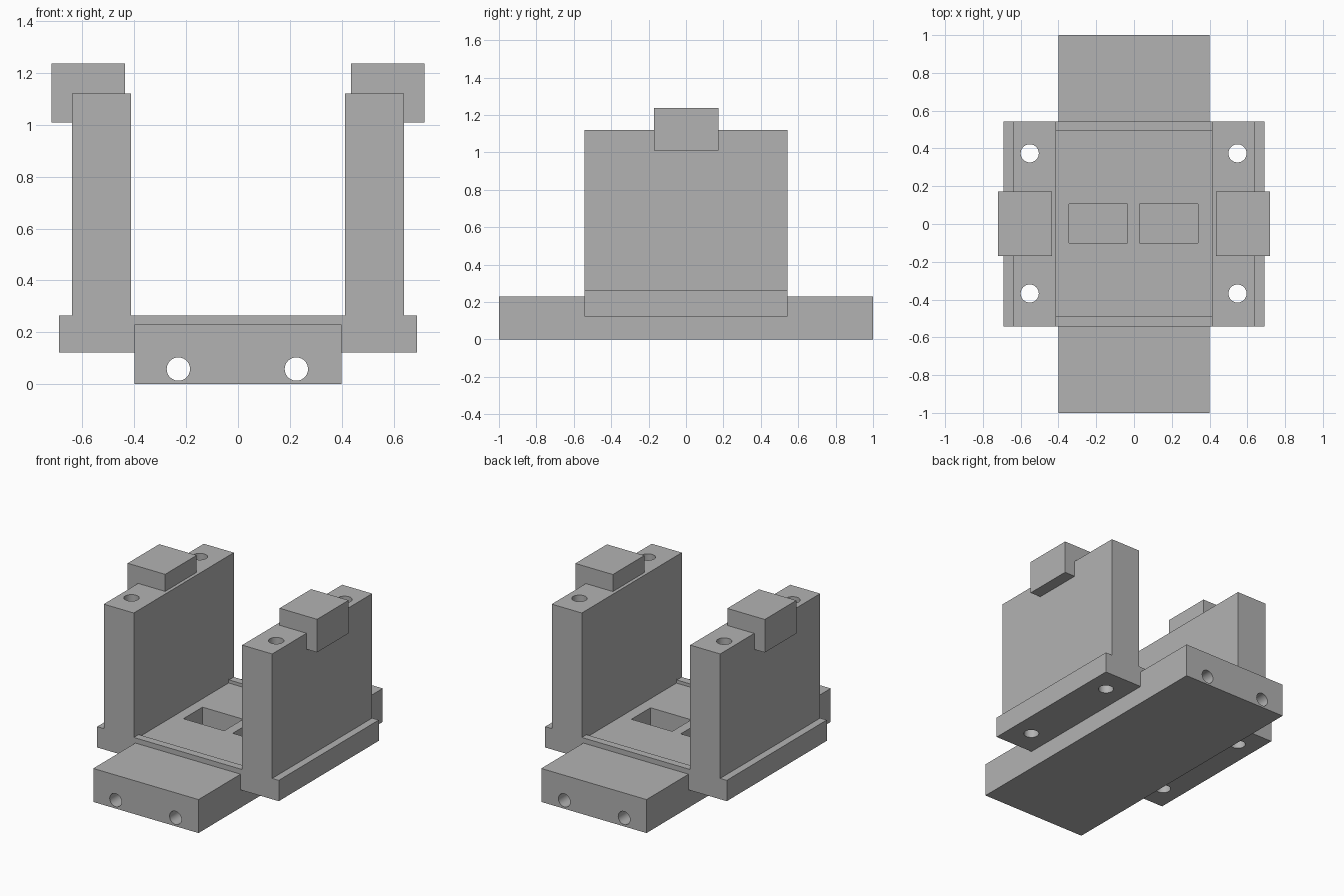
import bpy
import bmesh
import math

cube = bpy.data.objects.get("Cube")
if cube:
    bpy.data.objects.remove(cube, do_unlink=True)

grey = bpy.data.materials.new("plain_grey")
grey.use_nodes = True
colour = (0.448, 0.448, 0.448, 1)
grey.diffuse_color = colour
grey.node_tree.nodes["Principled BSDF"].inputs["Base Color"].default_value = colour


def make_object(name, bm):
    bmesh.ops.recalc_face_normals(bm, faces=bm.faces)
    mesh = bpy.data.meshes.new(name)
    bm.to_mesh(mesh)
    bm.free()
    mesh.materials.append(grey)
    obj = bpy.data.objects.new(name, mesh)
    bpy.context.collection.objects.link(obj)
    return obj


def box(name, low, high):
    bm = bmesh.new()
    bmesh.ops.create_cube(bm, size=1)
    for v in bm.verts:
        v.co = [(a + b) / 2 + c * (b - a) for a, b, c in zip(low, high, v.co)]
    return make_object(name, bm)


def drill(name, centre, radius, length, along_y=False):
    bm = bmesh.new()
    bmesh.ops.create_cone(bm, cap_ends=True, segments=40, radius1=radius,
                          radius2=radius, depth=length)
    obj = make_object(name, bm)
    obj.location = centre
    if along_y:
        obj.rotation_euler.x = math.pi / 2
    return obj


def cut(target, cutters):
    for cutter in cutters:
        cutter.hide_render = True
        mod = target.modifiers.new("cut", "BOOLEAN")
        mod.operation = "DIFFERENCE"
        mod.solver = "EXACT"
        mod.object = cutter
        bpy.ops.object.select_all(action="DESELECT")
        target.select_set(True)
        bpy.context.view_layer.objects.active = target
        bpy.ops.object.modifier_apply(modifier=mod.name)
    bpy.ops.object.shade_smooth_by_angle(angle=math.radians(30))


# Long base block
base = box("base_block", (-0.4, -1, 0), (0.4, 1, 0.23))

# Bracket: flanged U profile extruded front to back
half = [(0.69, 0.122), (0.69, 0.265), (0.64, 0.265),
        (0.64, 1.12), (0.412, 1.12), (0.412, 0.265)]
outline = half + [(-x, z) for x, z in reversed(half)]
bm = bmesh.new()
face = bm.faces.new([bm.verts.new((x, -0.543, z)) for x, z in outline])
extruded = bmesh.ops.extrude_face_region(bm, geom=[face])
for v in extruded["geom"]:
    if isinstance(v, bmesh.types.BMVert):
        v.co.y = 0.543
bracket = make_object("u_bracket", bm)

# Shallow floor recess, floor pockets and screw holes
recess = box("recess_cutter", (-0.416, -0.49, 0.243), (0.416, 0.492, 0.272))
pockets = [box("pocket_cutter", (x - 0.155, -0.1, 0.11), (x + 0.155, 0.107, 0.4))
           for x in (-0.19, 0.185)]
wall_holes = [drill("wall_hole_cutter", (x, y, 0.6), 0.048, 2)
              for x in (-0.552, 0.548) for y in (-0.368, 0.374)]
base_holes = [drill("base_hole_cutter", (x, 0, 0.058), 0.045, 3, True)
              for x in (-0.23, 0.225)]
bpy.context.view_layer.update()

cut(base, pockets + base_holes)
cut(bracket, [recess] + pockets + wall_holes)
for helper in [recess] + pockets + wall_holes + base_holes:
    bpy.data.objects.remove(helper, do_unlink=True)

# Blocks clipped over the tops of the walls
box("left_cap", (0.435, -0.17, 1.01), (0.72, 0.173, 1.237))
box("right_cap", (-0.72, -0.17, 1.01), (-0.435, 0.173, 1.237))
